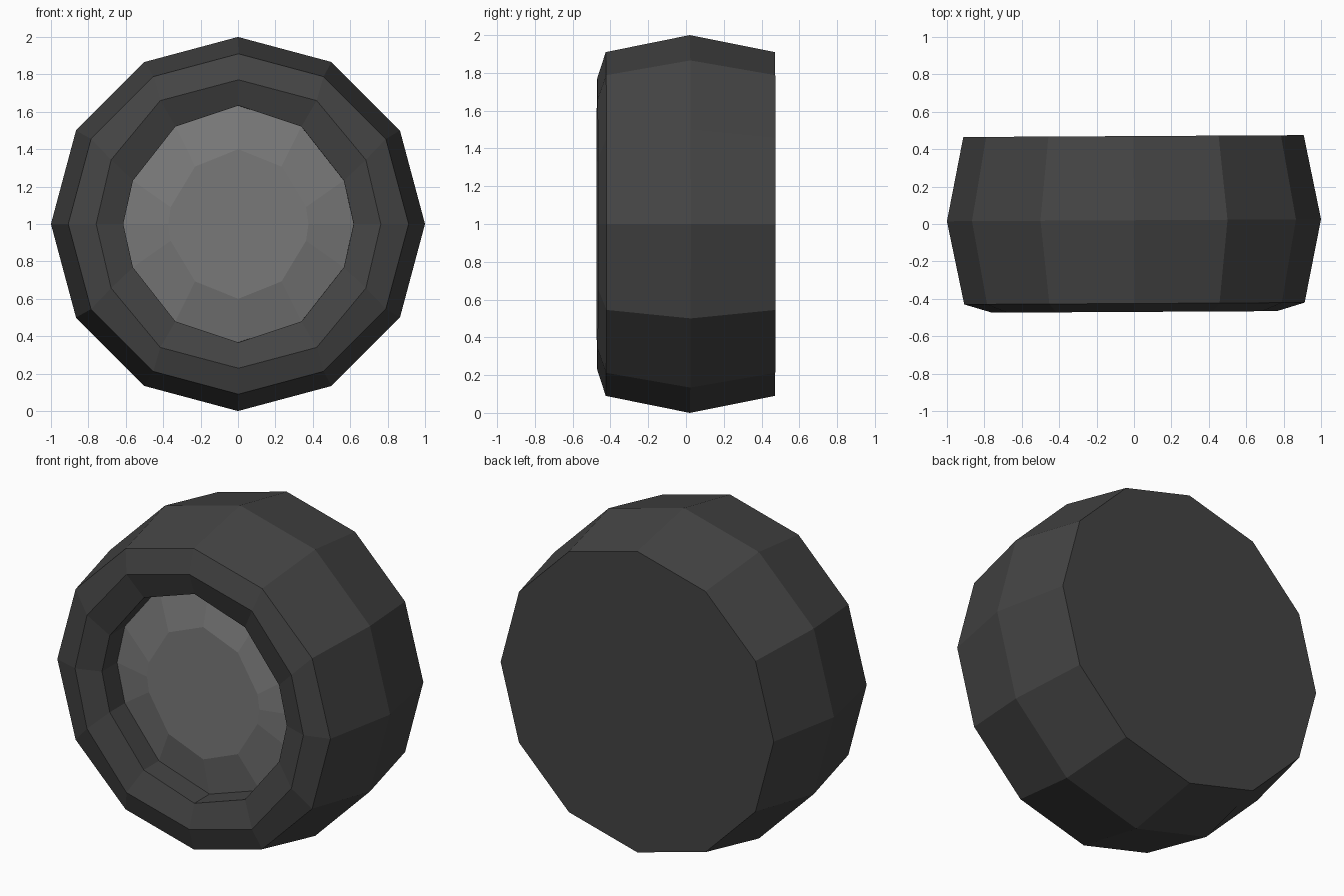
import bpy, bmesh, math
from mathutils import Matrix

if "Cube" in bpy.data.objects:
    bpy.data.objects.remove(bpy.data.objects["Cube"])


def material(name, v):
    m = bpy.data.materials.new(name)
    m.diffuse_color = (v, v, v, 1)
    m.use_nodes = True
    m.node_tree.nodes["Principled BSDF"].inputs["Base Color"].default_value = m.diffuse_color
    return m


def regular(r):
    return [(r * math.cos(math.radians(a)), r * math.sin(math.radians(a))) for a in (0, 30, 60, 90)]


def full_ring(quarter):
    # mirror a quarter outline (right -> top) into a closed 12-sided ring
    half = quarter + [(-x, z) for x, z in reversed(quarter[:-1])]
    return half + [(x, -z) for x, z in reversed(half[1:-1])]


def loft(name, rings, mat, cap_start=False, cap_end=False):
    bm = bmesh.new()
    loops = [[bm.verts.new((x, y, z)) for x, z in full_ring(q)] for y, q in rings]
    for a, b in zip(loops, loops[1:]):
        for i in range(12):
            j = (i + 1) % 12
            bm.faces.new((a[i], a[j], b[j], b[i]))
    if cap_start:
        bm.faces.new(list(reversed(loops[0])))
    if cap_end:
        bm.faces.new(loops[-1])
    # very slight turn of the whole wheel, then lift onto the ground
    bm.transform(Matrix.Translation((0, 0, 1)) @ Matrix.Rotation(0.0055, 4, 'Z'))
    bm.normal_update()
    me = bpy.data.meshes.new(name)
    bm.to_mesh(me)
    bm.free()
    me.materials.append(mat)
    ob = bpy.data.objects.new(name, me)
    bpy.context.collection.objects.link(ob)
    return ob


rubber = material("dark rubber", 0.058)
metal = material("grey metal", 0.19)

# inset outlines of the front face
lip = [(0.761, 0), (0.681, 0.343), (0.418, 0.66), (0, 0.771)]
well = [(0.616, 0), (0.564, 0.232), (0.337, 0.521), (0, 0.633)]
disc = [(0.375, 0), (0.362, 0.09), (0.231, 0.307), (0, 0.4)]

# tyre: flat back, bulged tread, raised lip, recessed well
loft("tyre", [(0.47, regular(0.91)), (0.02, regular(1.0)), (-0.425, regular(0.91)),
              (-0.47, lip), (-0.42, well), (-0.275, well)], rubber, cap_start=True)

# hub: shallow raised cap inside the well
loft("hub", [(-0.275, well), (-0.335, disc)], metal, cap_end=True)
